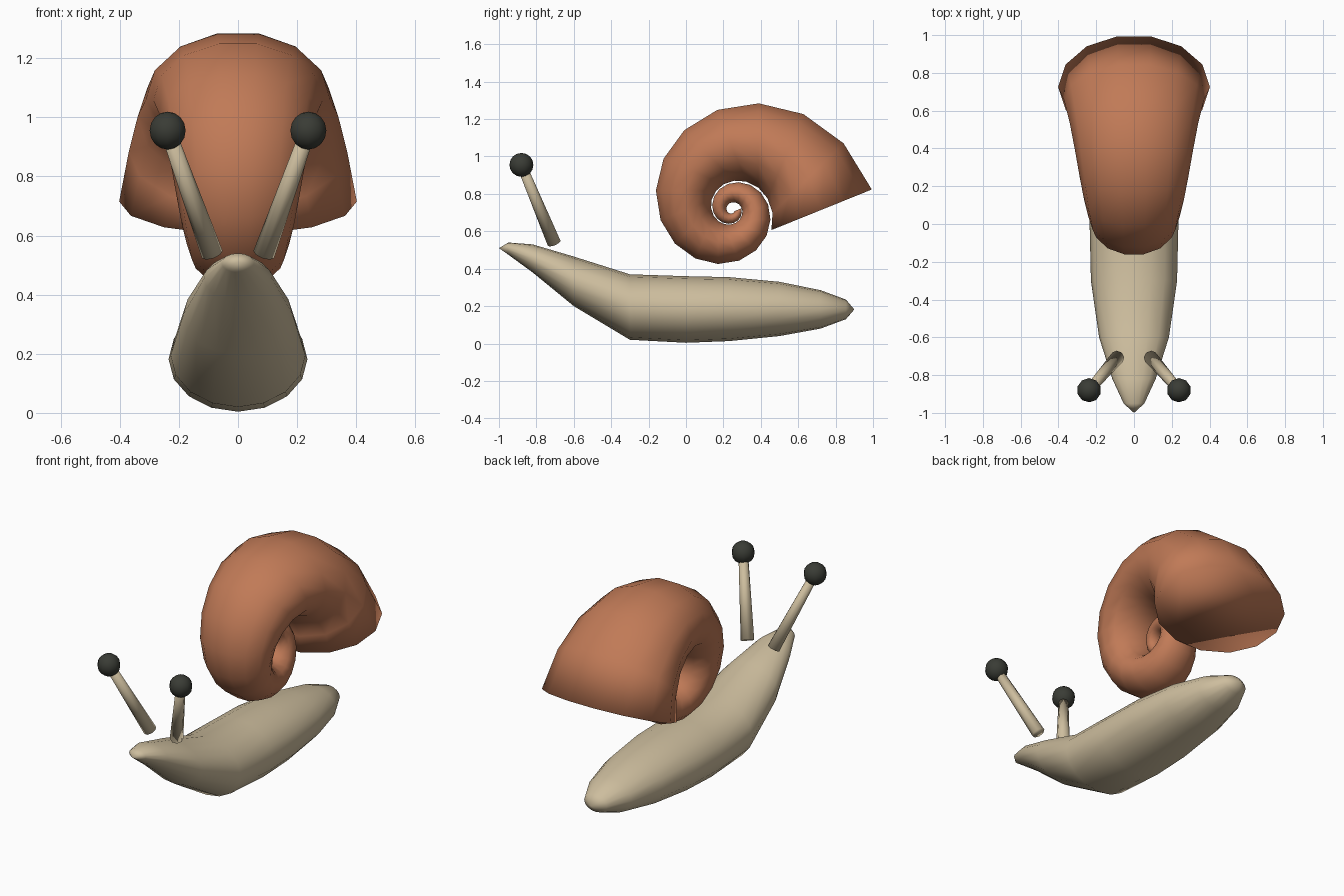
import bpy, bmesh, math
from mathutils import Vector

if "Cube" in bpy.data.objects:
    bpy.data.objects.remove(bpy.data.objects["Cube"])


def material(name, rgb):
    m = bpy.data.materials.new(name)
    m.diffuse_color = (*rgb, 1)
    m.use_nodes = True
    m.node_tree.nodes["Principled BSDF"].inputs["Base Color"].default_value = m.diffuse_color
    return m


SKIN = material("beige skin", (0.61, 0.51, 0.34))
SHELL = material("rust shell", (0.53, 0.195, 0.095))
EYE = material("dark eye", (0.042, 0.045, 0.036))


def finish(name, bm, mat):
    bmesh.ops.recalc_face_normals(bm, faces=bm.faces)
    for f in bm.faces:
        f.smooth = True
    me = bpy.data.meshes.new(name)
    bm.to_mesh(me)
    bm.free()
    me.materials.append(mat)
    ob = bpy.data.objects.new(name, me)
    bpy.context.collection.objects.link(ob)
    return ob


def loft(name, rings, mat, poles=None):
    """Skin rings of points; ends close with a pole point or a flat cap."""
    bm = bmesh.new()
    loops = [[bm.verts.new(p) for p in r] for r in rings]
    n = len(loops[0])
    for a, b in zip(loops, loops[1:]):
        for i in range(n):
            j = (i + 1) % n
            bm.faces.new((a[i], a[j], b[j], b[i]))
    for k, loop in enumerate((loops[0], loops[-1])):
        if poles:
            p = bm.verts.new(poles[k])
            for i in range(n):
                bm.faces.new((loop[i], loop[(i + 1) % n], p))
        else:
            bm.faces.new(loop)
    return finish(name, bm, mat)


def ring(center, u, v, n):
    return [center + u * math.cos(2 * math.pi * i / n) + v * math.sin(2 * math.pi * i / n)
            for i in range(n)]


# Body: y, half width, bottom z, top z
sections = [(-0.95, 0.055, 0.475, 0.54), (-0.82, 0.115, 0.38, 0.53),
            (-0.6, 0.185, 0.2, 0.465), (-0.3, 0.228, 0.02, 0.37),
            (0.0, 0.235, 0.004, 0.36), (0.23, 0.23, 0.013, 0.355),
            (0.5, 0.2, 0.04, 0.33), (0.72, 0.145, 0.08, 0.285),
            (0.855, 0.075, 0.13, 0.235)]
loft("body",
     [ring(Vector((0, y, (lo + hi) / 2)), Vector((w, 0, 0)), Vector((0, 0, (hi - lo) / 2)), 16)
      for y, w, lo, hi in sections],
     SKIN, (Vector((0, -1, 0.51)), Vector((0, 0.9, 0.182))))

# Shell: shrinking spiral tube, capped at the wide mouth
rings = []
for k in range(33):
    t = 2 * math.pi * k / 16
    s = math.exp(-0.215 * t)
    c = Vector((0, 0.245 + 0.48 * s * math.cos(t), 0.715 + 0.48 * s * math.sin(t)))
    tilt = t + math.radians(22)
    out = Vector((0, math.cos(tilt), math.sin(tilt))) * 0.297 * s
    rings.append(ring(c, Vector((0.402 * s, 0, 0)), out, 14))
loft("shell", rings, SHELL)

# Eye stalks and eyes
for side, sx in (("left", -1), ("right", 1)):
    base = Vector((sx * 0.087, -0.705, 0.536))
    top = Vector((sx * 0.238, -0.88, 0.955))
    axis = (top - base).normalized()
    u = axis.cross(Vector((0, 1, 0))).normalized()
    v = axis.cross(u)
    loft(side + "_eye_stalk",
         [ring(base, u * 0.037, v * 0.037, 8), ring(top, u * 0.026, v * 0.026, 8)], SKIN)
    bm = bmesh.new()
    bmesh.ops.create_uvsphere(bm, u_segments=10, v_segments=8, radius=0.064)
    finish(side + "_eye", bm, EYE).location = top
